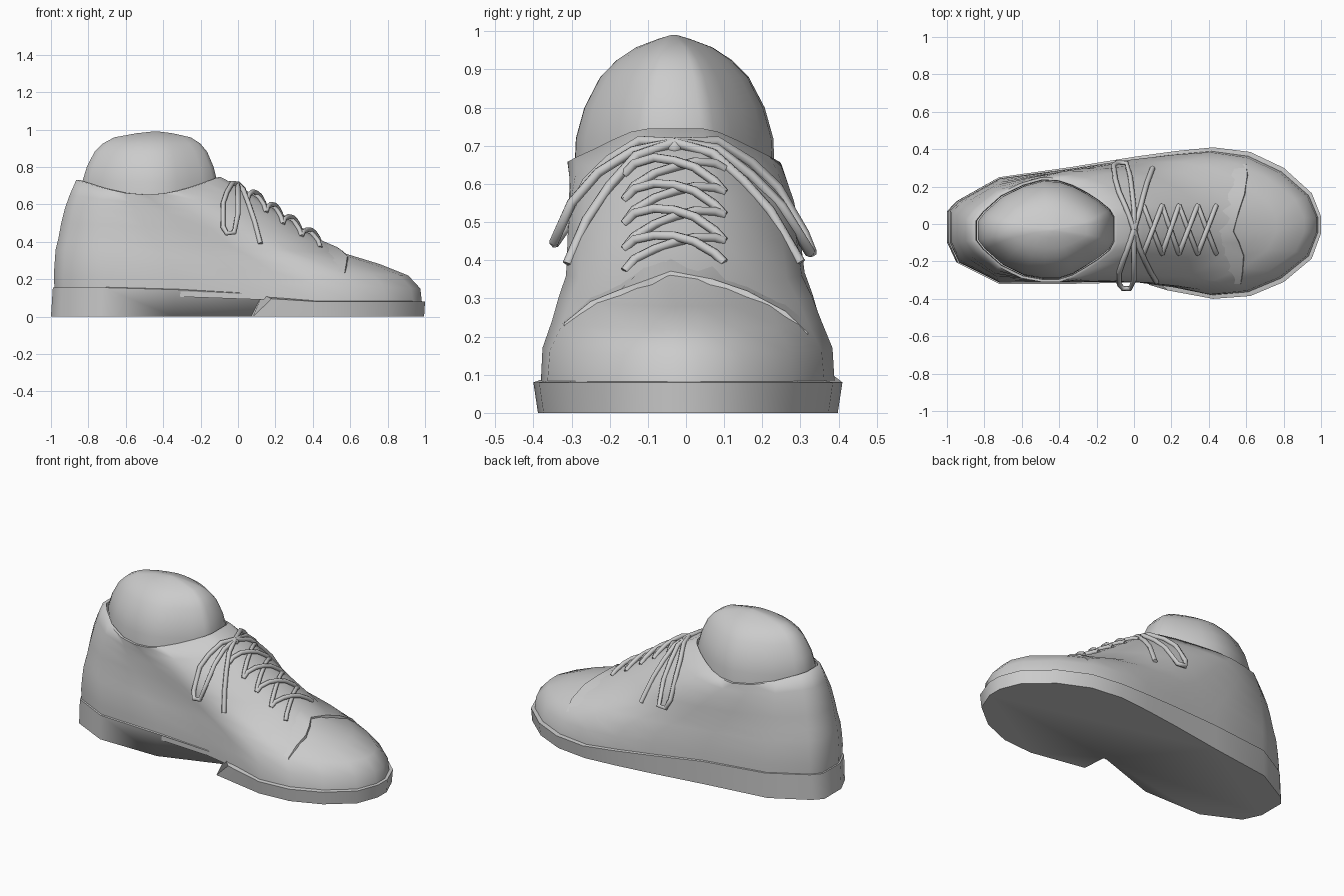
import bpy, bmesh, math
from mathutils import Vector
from mathutils.bvhtree import BVHTree

if "Cube" in bpy.data.objects:
    bpy.data.objects.remove(bpy.data.objects["Cube"])

# Outline stations heel to toe: position 0..1, +y edge, -y edge
SOLE = [(0, .07, -.1), (.025, .125, -.21), (.135, .25, -.32), (.33, .305, -.32),
        (.5, .36, -.32), (.61, .39, -.355), (.71, .41, -.4), (.81, .385, -.385),
        (.9, .3, -.31), (.975, .165, -.185), (1, .04, -.05)]
COLLAR = [(0, .02, -.09), (.05, .07, -.14), (.18, .16, -.23), (.34, .22, -.29),
          (.48, .25, -.31), (.6, .245, -.31), (.7, .22, -.285), (.8, .18, -.24),
          (.89, .135, -.195), (.97, .085, -.145), (1, .045, -.1)]


def mix(a, b, t):
    return a + (b - a) * t


def ring(xb, xf, w, front, zb, zf, sag=0.0):
    """Closed loop between sole shape (w=0) and collar shape (w=1)."""
    left, right = [], []
    for a, b in zip(SOLE, COLLAR):
        u, yl, yr = (mix(p, q, w) for p, q in zip(a, b))
        k = mix(1, front, u * u)
        x, z = mix(xb, xf, u), mix(zb, zf, u) - sag * math.sin(math.pi * u)
        left.append(Vector((x, yl * k, z)))
        right.append(Vector((x, yr * k, z)))
    return left + right[::-1]


def scaled(loop, kx, ky, dz=0.0):
    c = sum(loop, Vector()) / len(loop)
    return [Vector((mix(c.x, p.x, kx), mix(c.y, p.y, ky), p.z + dz)) for p in loop]


def finish(bm, name, angle=45):
    bmesh.ops.recalc_face_normals(bm, faces=bm.faces)
    me = bpy.data.meshes.new(name)
    bm.to_mesh(me)
    bm.free()
    ob = bpy.data.objects.new(name, me)
    bpy.context.collection.objects.link(ob)
    bpy.ops.object.select_all(action='DESELECT')
    ob.select_set(True)
    bpy.context.view_layer.objects.active = ob
    bpy.ops.object.shade_smooth_by_angle(angle=math.radians(angle))
    return ob


def loft(name, rings, bottom=False, top=False, closed=True, angle=45):
    bm = bmesh.new()
    rows = [[bm.verts.new(p) for p in r] for r in rings]
    n = len(rows[0])
    for a, b in zip(rows, rows[1:]):
        for i in range(n if closed else n - 1):
            j = (i + 1) % n
            bm.faces.new((a[i], a[j], b[j], b[i]))
    if bottom:
        bm.faces.new(rows[0])
    if top:
        bm.faces.new(rows[-1])
    return finish(bm, name, angle)


# Sole: thick heel, thin toe, with a recessed arch on the inner side
top_edge = ring(-.99, 1, 0, 1, .155, .085)
for p in top_edge:
    p.z = .155 if p.x < -.4 else .15 - .07 * min(1, (p.x + .4) / .8)
bottom_edge = [Vector((p.x, p.y * .97, 0)) for p in ring(-1, .995, 0, 1, 0, 0)]
arch = 22 - 1 - 4
bottom_edge[arch] = Vector((.07, -.17, 0))
bottom_edge[arch - 1] = Vector((.08, -.325, 0))
top_edge[arch] = Vector((.13, -.31, .12))
top_edge[arch - 1].x = .18
loft("sole", [bottom_edge, top_edge, scaled(top_edge, .95, .95, .004)], True, True, angle=65)

# Upper: stacked slices from the sole to the collar, then folded inside
slices = [scaled(ring(-.98, .985, 0, .96, .13, .06), 1, .97),
          scaled(ring(-.985, .975, .02, .92, .22, .15), 1, .985),
          ring(-.98, .91, .08, .8, .29, .22),
          ring(-.975, .76, .18, .76, .36, .28),
          ring(-.96, .58, .3, .72, .42, .335),
          ring(-.945, .38, .45, .78, .5, .445),
          ring(-.925, .2, .6, .82, .58, .57, .02),
          ring(-.9, .05, .8, .88, .65, .67, .05),
          ring(-.865, -.09, 1, 1, .73, .745, .085)]
slices += [scaled(slices[-1], .95, .95), scaled(slices[-1], .94, .94, -.1)]
upper = loft("upper", slices, angle=65)
tree = BVHTree.FromPolygons([v.co.copy() for v in upper.data.vertices],
                            [list(p.vertices) for p in upper.data.polygons])


def on_upper(x, y, lift=0.0):
    hit = tree.ray_cast(Vector((x, y, 2)), Vector((0, 0, -1)))[0]
    return Vector((x, y, (hit.z if hit else .1) + lift))


# Ankle filling: rounded dome rising out of the collar
base = ring(-.845, -.1, 1, .97, .6, .6)
dome = [scaled(base, kx, ky, dz) for kx, ky, dz in
        [(.95, .95, 0), (.97, .93, .12), (.91, .85, .2), (.81, .7, .28), (.7, .54, .325),
         (.55, .36, .358), (.26, .15, .38), (.03, .03, .39)]]
loft("ankle", dome, False, True, angle=65)

# Toe cap seam: stepped edge of the lace panel
seam = [(.60, .32), (.605, .26), (.59, .16), (.56, .07), (.53, -.04),
        (.56, -.1), (.585, -.17), (.58, -.25), (.57, -.32)]
taper = [.3, .8, 1, 1, .6, 1, 1, 1, .5]
loft("toe_seam", [[on_upper(x - .11, y, -.004) for x, y in seam],
                  [on_upper(x, y, .015 * t) for (x, y), t in zip(seam, taper)],
                  [on_upper(x + .01, y, -.02) for x, y in seam]], closed=False, angle=40)


# Laces
def cord(name, paths, radius=.013):
    cu = bpy.data.curves.new(name, 'CURVE')
    cu.dimensions = '3D'
    cu.bevel_depth = radius
    cu.bevel_resolution = 1
    cu.use_fill_caps = True
    for pts in paths:
        sp = cu.splines.new('POLY')
        sp.points.add(len(pts) - 1)
        for q, p in zip(sp.points, pts):
            q.co = (*p, 1)
    ob = bpy.data.objects.new(name, cu)
    bpy.context.collection.objects.link(ob)


crossings = []
eyelets = [.05, .15, .24, .34, .44]
for x0, x1 in zip(eyelets, eyelets[1:]):
    for side, lift in ((1, .016), (-1, 0)):
        crossings.append([on_upper(mix(x0, x1, t), -.03 + side * mix(-.13, .13, t),
                                   lift * math.sin(math.pi * t) + (.008 if 0 < t < 1 else 0))
                          for t in (0, .1, .3, .5, .7, .9, 1)])
cord("lace_crossings", crossings)

# Bow: two drooping loops, two loose ends and the knot, kept clear of the upper
knot = (0, -.03, .70)
bow = [
    [knot, (-.03, -.12, .71), (-.06, -.2, .66), (-.08, -.26, .58), (-.08, -.32, .48),
     (-.06, -.345, .445), (-.02, -.345, .45), (0, -.3, .55), (0, -.23, .63), (0, -.14, .68), knot],
    [knot, (-.04, .08, .70), (-.08, .17, .64), (-.1, .24, .57), (-.11, .31, .47), (-.09, .33, .42),
     (-.04, .325, .42), (-.02, .25, .54), (-.01, .17, .62), (0, .08, .68), knot],
    [knot, (.03, -.13, .67), (.06, -.2, .59), (.09, -.26, .5), (.12, -.31, .39)],
    [knot, (.03, .07, .67), (.05, .15, .6), (.07, .22, .5), (.1, .3, .37)]]
cord("lace_bow", [[(x, y, max(z, on_upper(x, y, .012).z)) for x, y, z in p] for p in bow], .014)
bm = bmesh.new()
bmesh.ops.create_uvsphere(bm, u_segments=8, v_segments=6, radius=.022)
finish(bm, "lace_knot", 60).location = (0, -.03, .695)
